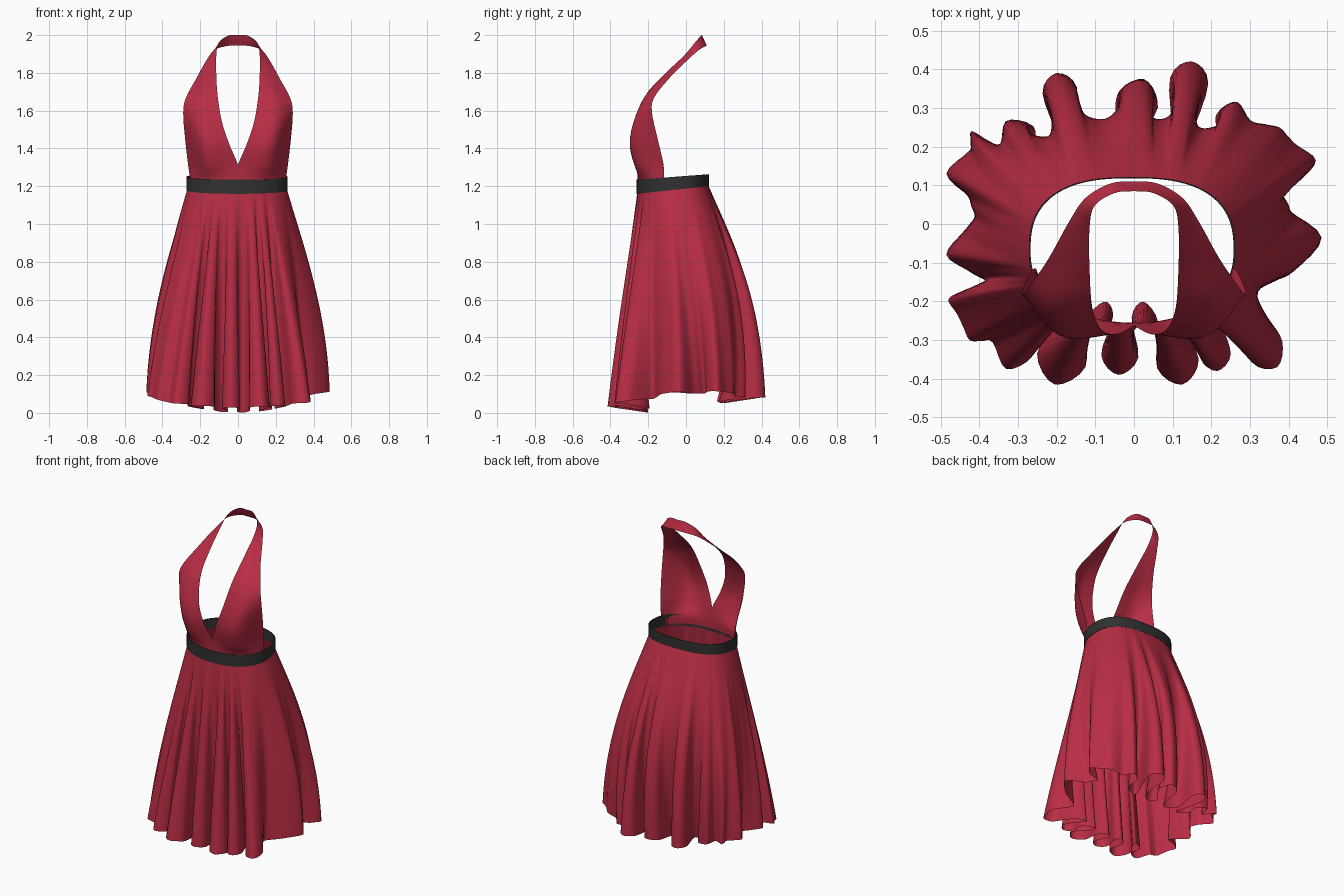
import bpy, math
from mathutils import Vector

if "Cube" in bpy.data.objects:
    bpy.data.objects.remove(bpy.data.objects["Cube"])

TAU = 2 * math.pi


def material(name, rgb):
    m = bpy.data.materials.new(name)
    m.diffuse_color = (*rgb, 1)
    m.use_nodes = True
    m.node_tree.nodes["Principled BSDF"].inputs["Base Color"].default_value = m.diffuse_color
    return m


RED = material("crimson_cloth", (0.48, 0.026, 0.058))
BLACK = material("black_band", (0.03, 0.03, 0.03))


def spline(pts, n, closed=False):
    """Catmull-Rom curve through pts with n samples per span."""
    c = len(pts)
    get = (lambda i: pts[i % c]) if closed else (
        lambda i: 2 * pts[0] - pts[1] if i < 0 else
        2 * pts[-1] - pts[-2] if i >= c else pts[i])
    out = []
    for i in range(c if closed else c - 1):
        a, b, d, e = (get(i + k) for k in (-1, 0, 1, 2))
        for j in range(n):
            t = j / n
            out.append(0.5 * (2 * b + (d - a) * t + (2 * a - 5 * b + 4 * d - e) * t ** 2
                              + (3 * b - a - 3 * d + e) * t ** 3))
    return out if closed else out + [pts[-1].copy()]


def sheet(name, rows, mat, closed=False):
    """Smooth quad surface from rows listed bottom to top."""
    w = len(rows[0])
    faces = []
    for r in range(len(rows) - 1):
        for i in range(w if closed else w - 1):
            j = (i + 1) % w
            faces.append((r * w + i, r * w + j, (r + 1) * w + j, (r + 1) * w + i))
    me = bpy.data.meshes.new(name)
    me.from_pydata([tuple(p) for row in rows for p in row], [], faces)
    me.materials.append(mat)
    me.polygons.foreach_set("use_smooth", [True] * len(me.polygons))
    ob = bpy.data.objects.new(name, me)
    bpy.context.collection.objects.link(ob)
    return ob


def waist(ang, scale=1.0):
    """Rounded oval of the waist, flatter at the back."""
    c, s = math.cos(ang), math.sin(ang)
    p = 0.77 if s > 0 else 0.9
    return Vector((-0.005 + 0.265 * scale * math.copysign(abs(c) ** p, c),
                   -0.07 + 0.19 * scale * math.copysign(abs(s) ** p, s)))


def belt_bottom(y):
    return 1.16 + 0.04 * (y + 0.26) / 0.38


# waistband: thin tilted ring with an inner and an outer wall
def ring(scale, top):
    pts = [waist(TAU * i / 64, scale) for i in range(64)]
    return [Vector((p.x, p.y, belt_bottom(p.y) + top * (0.067 - 0.03 * p.y)))
            for p in pts]


band = sheet("waistband", [ring(0.992, 1), ring(0.992, 0), ring(1.008, 0),
                           ring(1.008, 1), ring(0.992, 1)], BLACK, True)
bpy.context.view_layer.objects.active = band
band.select_set(True)
bpy.ops.object.shade_smooth_by_angle(angle=math.radians(40))

# skirt folds at the hem: tip x, y, neck x, y, bulb radius
FOLDS = [
    (.485, -.035, .33, -.05, .08), (.47, .165, .34, .15, .045),
    (.265, .315, .24, .2, .045), (.15, .42, .12, .22, .05),
    (.025, .37, -.02, .22, .055), (-.2, .39, -.17, .22, .045),
    (-.33, .265, -.27, .18, .05), (-.485, .13, -.35, .13, .06),
    (-.485, -.08, -.36, -.06, .05), (-.48, -.195, -.38, -.22, .03),
    (-.33, -.375, -.29, -.25, .055), (-.205, -.415, -.16, -.25, .065),
    (-.04, -.39, -.03, -.24, .048), (.125, -.415, .09, -.25, .055),
    (.215, -.38, .2, -.25, .04), (.37, -.37, .27, -.22, .048)]
# shallow dips where two neighbouring folds run together
DIPS = {0: (.355, .1), 1: (.375, .25), 6: (-.42, .24), 7: (-.395, .025),
        8: (-.38, -.15), 9: (-.425, -.3), 15: (.305, -.175)}
N = len(FOLDS)
bulbs, angles, valleys = [], [], []
for k, (tx, ty, bx, by, r) in enumerate(FOLDS):
    tip, base = Vector((tx, ty)), Vector((bx, by))
    d = (tip - base).normalized()
    side = Vector((-d.y, d.x)) * r
    mid = tip - d * r
    bulbs.append((base - side * .5, mid - side, tip, mid + side, base + side * .5))
    nxt = Vector(FOLDS[(k + 1) % N][2:4])
    valleys.append(Vector(DIPS[k]) if k in DIPS else (base + nxt) * 0.41)
    a = math.atan2(ty / .41, tx / .48)
    angles.append(a if k == 0 else a % TAU)
control = []
for k, (n0, b0, tip, b1, n1) in enumerate(bulbs):
    if (k - 1) % N in DIPS:
        n0 = b0.lerp(valleys[k - 1], .5)
    if k in DIPS:
        n1 = b1.lerp(valleys[k], .5)
    control += [n0, b0, tip, b1, n1, valleys[k]]
STEP = 4
hem = spline(control, STEP, True)


def fold_angle(i):
    """Angle around the body, running evenly from one fold tip to the next."""
    u = (i / STEP - 2) / 6
    k = math.floor(u)
    a = angles[k % N] + TAU * (k // N)
    b = angles[(k + 1) % N] + TAU * ((k + 1) // N)
    return a + (b - a) * (u - k)


# skirt: flares from the waist while the folds deepen towards the hem
ROWS = 28
skirt = []
for r in range(ROWS + 1):
    s = 1 - r / ROWS
    row = []
    for i, h in enumerate(hem):
        ang = fold_angle(i)
        top = waist(ang, 0.99)
        env = Vector((.48 * math.cos(ang), .41 * math.sin(ang)))
        front, back = max(0.0, -math.sin(ang)), max(0.0, math.sin(ang))
        swell = math.sin(s * math.pi / 2)
        flare = swell + 0.8 * front * (s - swell)
        flare += 0.07 * back * math.sin(math.pi * s ** 0.8) ** 2
        depth = s ** (1.7 - 0.45 * front)
        p = top.lerp(env, flare) + (h - env) * depth
        reach = math.hypot(h.x / .48, h.y / .41)
        z0 = (0.002 + 0.03 * min(1, max(0, reach - .5) * 2)
              + 0.08 * abs(math.cos(ang)) ** 3 + 0.05 * back)
        z1 = belt_bottom(top.y) + 0.006
        row.append(Vector((p.x, p.y, z0 + (z1 - z0) * (1 - s))))
    skirt.append(row)
sheet("skirt", skirt, RED, True)

# halter bodice half: neckline, middle and armhole points, bust to nape
HALTER = [
    ((0, -.262, 1.31), (.17, -.262, 1.31), (.265, -.12, 1.32)),
    ((.045, -.285, 1.42), (.188, -.288, 1.42), (.28, -.15, 1.45)),
    ((.085, -.272, 1.54), (.205, -.272, 1.54), (.29, -.18, 1.59)),
    ((.108, -.215, 1.68), (.2, -.213, 1.675), (.275, -.168, 1.67)),
    ((.115, -.112, 1.795), (.17, -.105, 1.783), (.22, -.088, 1.772)),
    ((.115, -.012, 1.89), (.142, -.006, 1.876), (.17, .002, 1.862)),
    ((.102, .047, 1.96), (.114, .057, 1.938), (.126, .067, 1.92)),
    ((.05, .08, 1.998), (.055, .092, 1.968), (.06, .105, 1.942)),
    ((0, .085, 2.0), (0, .097, 1.972), (0, .11, 1.945))]
across = [spline([Vector(p) for p in row], 6) for row in HALTER]


def tucked_row(z, scale):
    """Bodice row lying just inside the waistband."""
    pts = [waist(math.radians(-90 + 78 * i / 12), scale) for i in range(13)]
    return [Vector((p.x + 0.005, p.y, z)) for p in pts]


across = [tucked_row(1.18, .975), tucked_row(1.235, .978)] + across
columns = [spline(list(col), 5) for col in zip(*across)]
rows = [list(row) for row in zip(*columns)]
for row in rows:
    for p in row:
        p.x = max(p.x, 0)
for row in rows[:11]:
    row[0].x = 0
bodice = sheet("halter_bodice", rows, RED)
mirror = bodice.modifiers.new("mirror", 'MIRROR')
mirror.use_clip = True
mirror.merge_threshold = 0.0005
